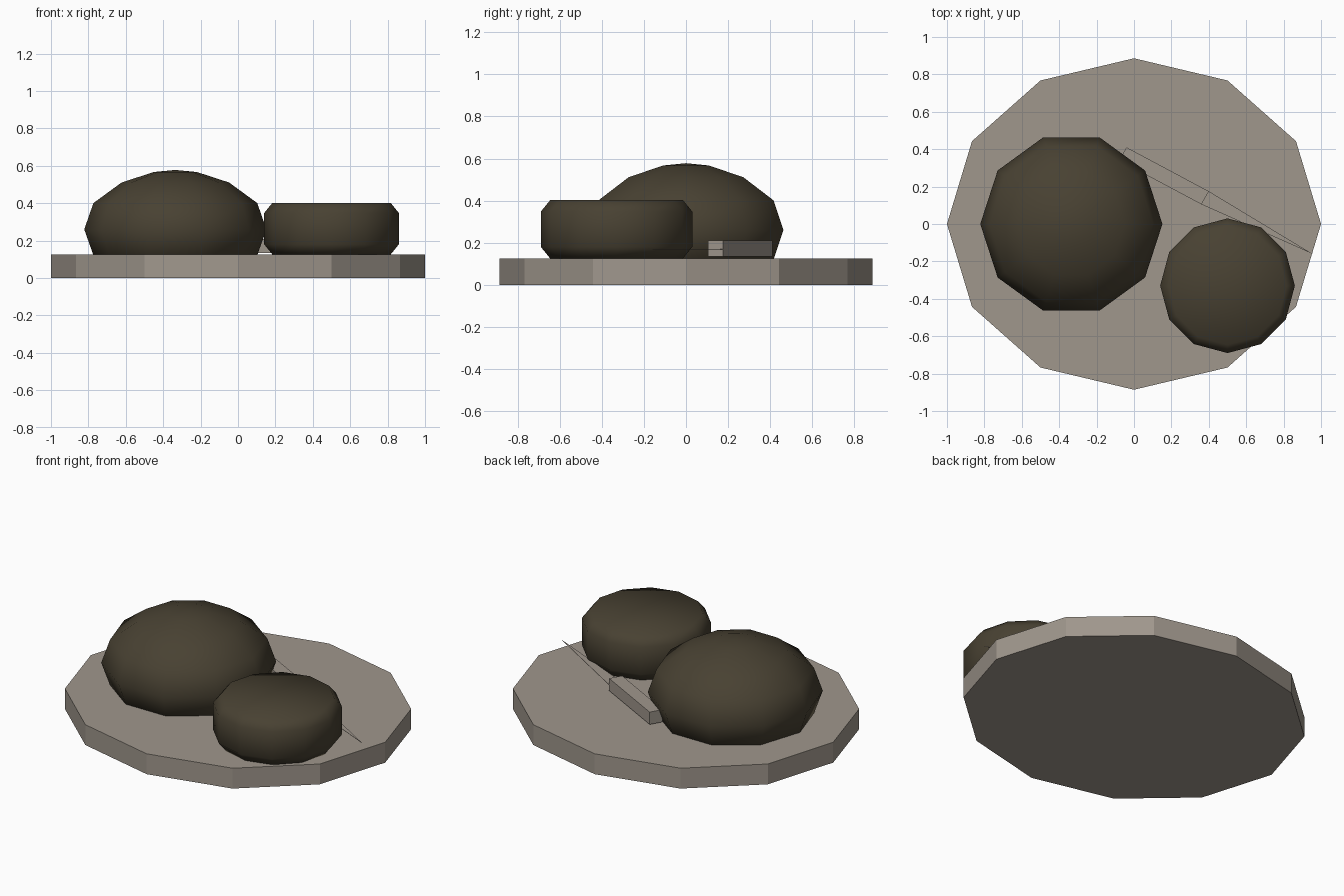
import bpy, bmesh, math
from mathutils import Vector

if "Cube" in bpy.data.objects:
    bpy.data.objects.remove(bpy.data.objects["Cube"], do_unlink=True)


def material(name, rgb):
    m = bpy.data.materials.new(name)
    m.use_nodes = True
    m.diffuse_color = (*rgb, 1)
    m.node_tree.nodes["Principled BSDF"].inputs["Base Color"].default_value = (*rgb, 1)
    return m


def finish(name, bm, mat, smooth=False):
    bmesh.ops.recalc_face_normals(bm, faces=bm.faces)
    mesh = bpy.data.meshes.new(name)
    bm.to_mesh(mesh)
    bm.free()
    mesh.materials.append(mat)
    for p in mesh.polygons:
        p.use_smooth = smooth
    ob = bpy.data.objects.new(name, mesh)
    bpy.context.collection.objects.link(ob)
    return ob


def lathe(name, profile, sides, centre, mat, y_scale=1.0, smooth=False):
    """Turn (radius, height) points, bottom to top, and cap both ends."""
    bm = bmesh.new()
    rings = []
    for r, z in profile:
        angles = [math.tau * i / sides for i in range(sides)]
        rings.append([bm.verts.new((centre[0] + r * math.cos(a),
                                    centre[1] + r * math.sin(a) * y_scale, z))
                      for a in angles])
    for low, high in zip(rings, rings[1:]):
        for i in range(sides):
            j = (i + 1) % sides
            bm.faces.new((low[i], low[j], high[j], high[i]))
    bm.faces.new(rings[0])
    bmesh.ops.poke(bm, faces=[bm.faces.new(rings[-1])])
    return finish(name, bm, mat, smooth)


stone = material("warm grey", (0.35, 0.31, 0.265))
earth = material("dark brown", (0.065, 0.053, 0.032))

# Oval base slab
lathe("base_slab", [(1, 0), (1, 0.125)], 12, (0, 0), stone, y_scale=0.886)

# Large domed mound, sunk into the slab
mound = lathe("large_mound",
              [(0.29, 0.02), (0.438, 0.122), (0.487, 0.26), (0.438, 0.401),
               (0.287, 0.511), (0.115, 0.567)],
              10, (-0.335, 0), earth, smooth=True)
top = max(mound.data.vertices, key=lambda v: v.co.z + (0.1 if (v.co.xy - Vector((-0.335, 0))).length < 0.01 else 0))
top.co.z = 0.578

# Small rounded flat-topped stone
lathe("small_boulder",
      [(0.316, 0.126), (0.36, 0.18), (0.36, 0.348), (0.316, 0.402)],
      12, (0.5, -0.33), earth, smooth=True)

# Square bar leaning out from behind the mound
end_left, end_right = Vector((0.40, 0.175)), Vector((0.36, 0.105))
along = Vector((-0.44, 0.235))
bm = bmesh.new()
corners = [end_left, end_right, end_right + along, end_left + along]
base = bm.faces.new([bm.verts.new((*c, 0.134)) for c in corners])
up = bmesh.ops.extrude_face_region(bm, geom=[base])["geom"]
bmesh.ops.translate(bm, vec=(0, 0, 0.076),
                    verts=[v for v in up if isinstance(v, bmesh.types.BMVert)])
finish("bar", bm, stone)

# Thin pointed blade continuing from the end of the bar
bm = bmesh.new()
blade = [end_left, end_right, Vector((0.955, -0.16))]
face = bm.faces.new([bm.verts.new((*c, 0.168)) for c in blade])
up = bmesh.ops.extrude_face_region(bm, geom=[face])["geom"]
bmesh.ops.translate(bm, vec=(0, 0, 0.002),
                    verts=[v for v in up if isinstance(v, bmesh.types.BMVert)])
finish("blade", bm, stone)
